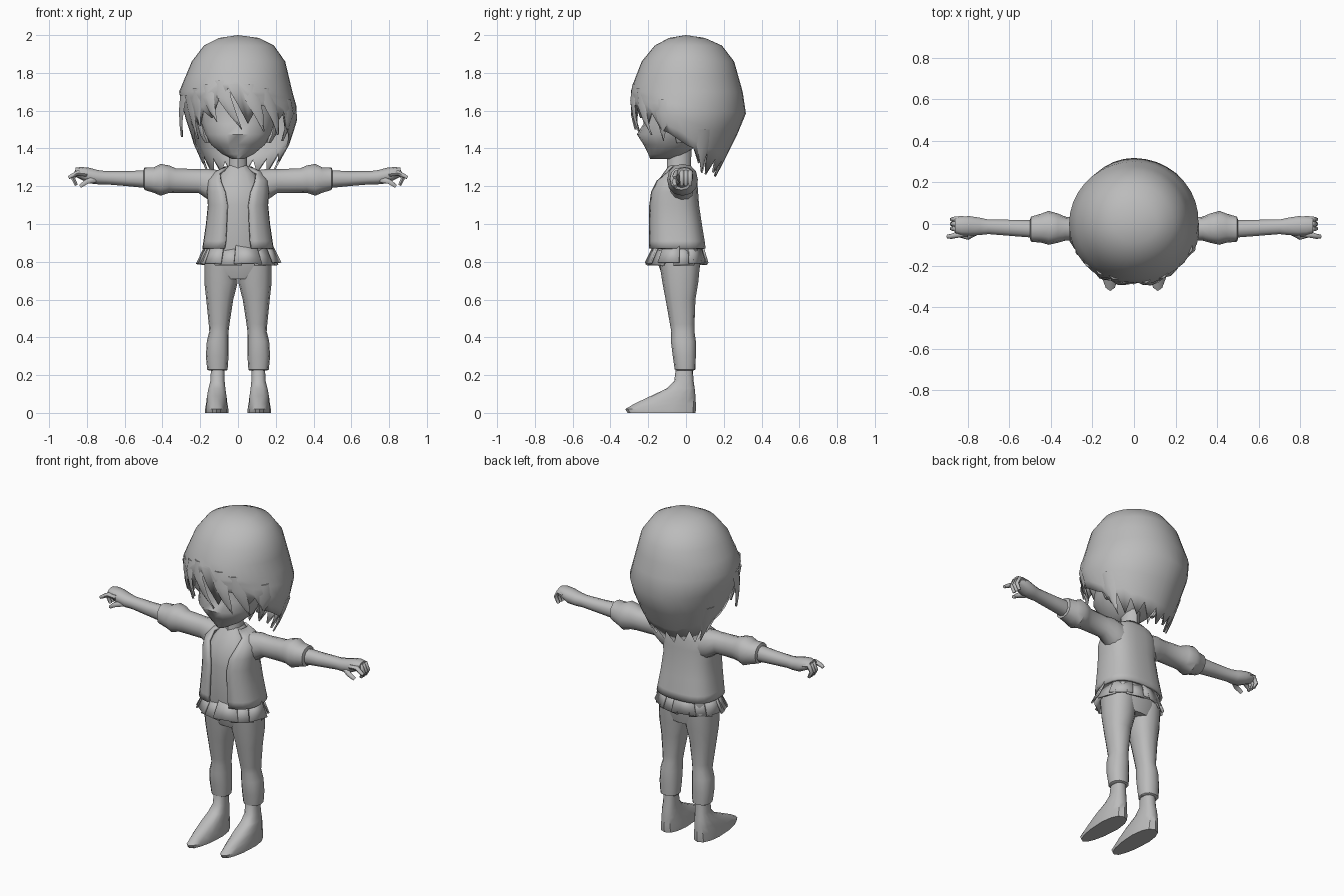
import bpy, bmesh, math, random
from mathutils import Vector

random.seed(4)
grey = bpy.data.materials.new("grey")
grey.diffuse_color = (0.5, 0.5, 0.5, 1)


def finish(name, bm, angle=40, thick=0):
    bmesh.ops.recalc_face_normals(bm, faces=bm.faces)
    me = bpy.data.meshes.new(name)
    bm.to_mesh(me)
    bm.free()
    ob = bpy.data.objects.new(name, me)
    bpy.context.collection.objects.link(ob)
    me.materials.append(grey)
    bpy.ops.object.select_all(action='DESELECT')
    bpy.context.view_layer.objects.active = ob
    ob.select_set(True)
    if thick:
        m = ob.modifiers.new("thickness", 'SOLIDIFY')
        m.thickness, m.offset = thick, -1
    bpy.ops.object.shade_smooth_by_angle(angle=math.radians(angle))
    return ob


def loft(name, rings, axis='z', n=12, p=1.0, mirror=1, gap=None, angle=40, thick=0, caps=True):
    """Rings are (position, a_min, a_max, b_min, b_max): a, b = x, y along z, or y, z along x.
    gap leaves an opening at the front, given as its half angle for each ring."""
    bm = bmesh.new()
    rows = []
    for k, (t, a0, a1, b0, b1) in enumerate(rings):
        row = []
        for i in range(n):
            if gap:
                g = gap[k]
                u = -math.pi / 2 + g + (2 * math.pi - 2 * g) * i / (n - 1)
            else:
                u = -math.pi / 2 + 2 * math.pi * i / n
            c, s = math.cos(u), math.sin(u)
            a = (a0 + a1) / 2 + (a1 - a0) / 2 * math.copysign(abs(c) ** p, c)
            b = (b0 + b1) / 2 + (b1 - b0) / 2 * math.copysign(abs(s) ** p, s)
            co = (a * mirror, b, t) if axis == 'z' else (t * mirror, a, b)
            row.append(bm.verts.new(co))
        rows.append(row)
    for r, q in zip(rows, rows[1:]):
        for i in range(n - 1 if gap else n):
            j = (i + 1) % n
            bm.faces.new((r[i], r[j], q[j], q[i]))
    if caps and not gap:
        bm.faces.new(rows[0])
        bm.faces.new(rows[-1])
    return finish(name, bm, angle, thick)


# Head with a small pointed nose line, neck and shirt
loft("head", [(1.345, -.035, .035, -.19, -.05), (1.37, -.085, .085, -.2, 0), (1.42, -.145, .145, -.225, .06),
              (1.475, -.175, .175, -.26, .1), (1.53, -.195, .195, -.225, .13), (1.62, -.21, .21, -.235, .16),
              (1.75, -.2, .2, -.22, .16), (1.86, -.1, .1, -.12, .1)], n=18, angle=60)
loft("neck", [(1.2, -.07, .07, -.12, .04), (1.3, -.05, .05, -.1, .025), (1.4, -.05, .05, -.1, .03)], n=10)
loft("shirt", [(.82, -.15, .15, -.165, .08), (.9, -.15, .15, -.175, .08), (1.1, -.14, .14, -.18, .055),
               (1.2, -.13, .13, -.165, .04), (1.27, -.09, .09, -.12, .03), (1.31, -.05, .05, -.09, .02)],
     n=16, p=.8)

# Open jacket, with a neckline that widens at the top
loft("jacket", [(.87, -.19, .19, -.2, .105), (.91, -.183, .183, -.2, .1), (1.0, -.17, .17, -.2, .085),
                (1.1, -.16, .16, -.198, .07), (1.17, -.165, .165, -.19, .065), (1.23, -.16, .16, -.165, .06),
                (1.275, -.125, .125, -.12, .05), (1.305, -.07, .07, -.08, .03)],
     n=22, p=.75, gap=[.28, .26, .26, .26, .32, .5, .8, .7], thick=.015)

# Flared waist panels below the jacket
bm = bmesh.new()
panels = 12
for i in range(panels):
    quad = []
    for z, rx, y0, y1, tw in ((.89, .165, -.165, .085, 0), (.785, .215, -.215, .115, .03)):
        for e in (0, 1):
            u = 2 * math.pi * (i + e) / panels + (.06 + tw) * (2 * e - 1)
            k = 1 + (.03 if i % 2 else 0)
            quad.append(bm.verts.new((rx * k * math.cos(u),
                        (y0 + y1) / 2 + (y1 - y0) / 2 * k * math.sin(u), z + .008 * (i % 2))))
    bm.faces.new((quad[0], quad[1], quad[3], quad[2]))
finish("waist_panels", bm, 20, .01)
loft("hips", [(.71, -.14, .14, -.12, .06), (.78, -.178, .178, -.145, .075), (.87, -.165, .165, -.155, .085)],
     n=16, p=.8)


def digit(name, pts, r):
    """Tapered finger along a few points."""
    bm = bmesh.new()
    rows = []
    for k, pt in enumerate(pts):
        d = (Vector(pts[min(k + 1, len(pts) - 1)]) - Vector(pts[max(k - 1, 0)])).normalized()
        side = Vector((0, 1, 0)) - d * d.y
        side.normalize()
        up = d.cross(side)
        w = r * (1 - .45 * k / (len(pts) - 1))
        rows.append([bm.verts.new(Vector(pt) + (side * math.cos(a) + up * math.sin(a)) * w)
                     for a in [math.pi / 3 * j for j in range(6)]])
    for a, b in zip(rows, rows[1:]):
        for i in range(6):
            bm.faces.new((a[i], a[i - 1], b[i - 1], b[i]))
    bm.faces.new(rows[0])
    bm.faces.new(rows[-1])
    finish(name, bm, 60)


for s, side in ((-1, "left"), (1, "right")):
    # Rolled sleeve, forearm and hand
    loft(side + "_sleeve", [(.1, -.1, .045, 1.1, 1.285), (.16, -.09, .045, 1.13, 1.292),
                            (.21, -.08, .03, 1.165, 1.29), (.33, -.08, .035, 1.165, 1.295),
                            (.365, -.09, .05, 1.165, 1.31), (.41, -.1, .063, 1.15, 1.318),
                            (.445, -.09, .05, 1.165, 1.3), (.495, -.085, .035, 1.18, 1.3),
                            (.5, -.07, .02, 1.2, 1.285)], 'x', 12, .9, s)
    loft(side + "_forearm", [(.48, -.068, .02, 1.19, 1.285), (.58, -.06, .022, 1.2, 1.28),
                             (.7, -.05, .023, 1.21, 1.28), (.74, -.055, .032, 1.21, 1.285),
                             (.79, -.058, .04, 1.215, 1.298), (.83, -.055, .038, 1.235, 1.302),
                             (.86, -.045, .03, 1.25, 1.298)], 'x', 10, .9, s, angle=60)
    for k, y in enumerate((.022, 0, -.022)):
        digit(f"{side}_finger_{k + 1}", [(s * .82, y, 1.27), (s * .855, y, 1.275),
              (s * .873, y, 1.24), (s * .855, y, 1.205)], .017)
    digit(side + "_pointer", [(s * .8, -.045, 1.265), (s * .85, -.052, 1.27),
          (s * .88, -.06, 1.255), (s * .897, -.06, 1.245)], .017)
    digit(side + "_thumb", [(s * .76, -.035, 1.235), (s * .8, -.062, 1.225), (s * .835, -.055, 1.2)], .019)

    # Trouser leg with a bagged knee and cuff
    loft(side + "_leg", [(.225, .06, .155, -.05, .04), (.23, .055, .163, -.06, .05), (.3, .05, .17, -.07, .052),
                         (.38, .05, .165, -.08, .052), (.43, .05, .152, -.078, .045), (.47, .045, .155, -.085, .045),
                         (.6, .025, .168, -.108, .05), (.69, .002, .178, -.125, .065), (.8, 0, .178, -.142, .075)],
         n=12, p=.85, mirror=s)

    # Pointed shoe rising to the ankle
    shoe = loft(side + "_shoe", [(0, .05, .175, -.31, .05), (.02, .05, .175, -.322, .053),
                                 (.05, .055, .17, -.27, .052), (.09, .06, .165, -.185, .05),
                                 (.13, .066, .157, -.1, .046), (.17, .07, .147, -.062, .04),
                                 (.25, .07, .143, -.052, .035)], n=14, p=.8, mirror=s)
    for v in shoe.data.vertices:
        if v.co.y < -.12:
            f = min(1, (-.12 - v.co.y) / .2)
            v.co.x += (s * .118 - v.co.x) * .35 * f

    # Ears
    loft(side + "_ear", [(1.43, .15, .175, -.05, -.02), (1.47, .16, .2, -.06, .01),
                         (1.53, .17, .215, -.06, .02), (1.56, .18, .2, -.04, 0)], n=8, mirror=s)

# Hair outline: height, left reach, right reach, front reach, back reach
OUT = [(2.0, .03, .03, .03, .05), (1.985, .1, .11, .09, .1), (1.945, .18, .19, .165, .19),
       (1.86, .245, .25, .235, .255), (1.7, .312, .288, .297, .3), (1.58, .285, .322, .285, .318),
       (1.46, .245, .285, .255, .265), (1.36, .215, .25, .2, .215), (1.24, .17, .19, .13, .155)]


def hair_point(u, z, grow=1.0):
    z = max(min(z, 2.0), 1.24)
    for a, b in zip(OUT, OUT[1:]):
        if b[0] <= z <= a[0]:
            f = (a[0] - z) / (a[0] - b[0])
            l, r, fr, bk = [a[i] + (b[i] - a[i]) * f for i in range(1, 5)]
            break
    c, s = math.cos(u), math.sin(u)
    return Vector(((r if c > 0 else l) * c * grow, (bk if s > 0 else fr) * s * grow, z))


# Hair cap: lower edge height every ten degrees from the right side round the back
EDGE = [1.42, 1.4, 1.33, 1.38, 1.27, 1.35, 1.27, 1.34, 1.26, 1.33, 1.25, 1.33, 1.27, 1.35, 1.26, 1.37, 1.32, 1.4,
        1.42, 1.45, 1.5, 1.56, 1.52, 1.6, 1.56, 1.66, 1.72, 1.63, 1.53, 1.63, 1.62, 1.52, 1.59, 1.5, 1.48, 1.45]
LEVELS = [1.985, 1.945, 1.86, 1.78, 1.7]
bm = bmesh.new()
top = bm.verts.new((0, 0, 2.0))
cols = []
for i, e in enumerate(EDGE):
    u = math.radians(10 * i)
    soft = max(EDGE[i], EDGE[i - 1], EDGE[(i + 1) % 36]) + .02
    zs = [max(z, soft + .012 * (5 - k)) for k, z in enumerate(LEVELS)]
    last = zs[-1]
    zs += [last + (soft - last) * f for f in (.33, .66, 1)] + [e]
    cols.append([bm.verts.new(hair_point(u, z)) for z in zs])
for i in range(36):
    a, b = cols[i], cols[(i + 1) % 36]
    bm.faces.new((top, a[0], b[0]))
    for k in range(len(a) - 1):
        bm.faces.new((a[k], a[k + 1], b[k + 1], b[k]))
finish("hair_cap", bm, 50, .012)

# Loose pointed locks: root angle and height, tip angle and height, half width, flare
LOCKS = [(250, 1.76, 274, 1.5, 9, 1.03), (236, 1.74, 247, 1.54, 8, 1.07), (282, 1.74, 296, 1.49, 9, 1.08),
         (300, 1.72, 316, 1.47, 9, 1.04), (222, 1.72, 222, 1.52, 9, 1.04), (195, 1.68, 192, 1.46, 10, 1.26),
         (335, 1.66, 330, 1.44, 10, 1.0), (208, 1.68, 212, 1.45, 8, 1.05),
         (20, 1.5, 28, 1.27, 10, 1.04), (158, 1.5, 150, 1.27, 10, 1.04)]
for n, (a0, z0, a1, z1, w, grow) in enumerate(LOCKS):
    bm = bmesh.new()
    rows = []
    for f in (0, .35, .7, 1):
        a, z = a0 + (a1 - a0) * f ** 1.4, z0 + (z1 - z0) * f
        g = 1.0 + (grow - 1) * f
        hw = w * (1 - f ** 1.6) + .3
        rows.append([bm.verts.new(hair_point(math.radians(a + d * hw), z, g + lift))
                     for d, lift in ((-1, -.02), (0, .03 * (1 - f)), (1, -.02), (0, -.05))])
    for a, b in zip(rows, rows[1:]):
        for i in range(4):
            bm.faces.new((a[i], a[i - 1], b[i - 1], b[i]))
    bm.faces.new(rows[0])
    bm.faces.new(rows[-1])
    finish(f"hair_lock_{n + 1}", bm, 50)
